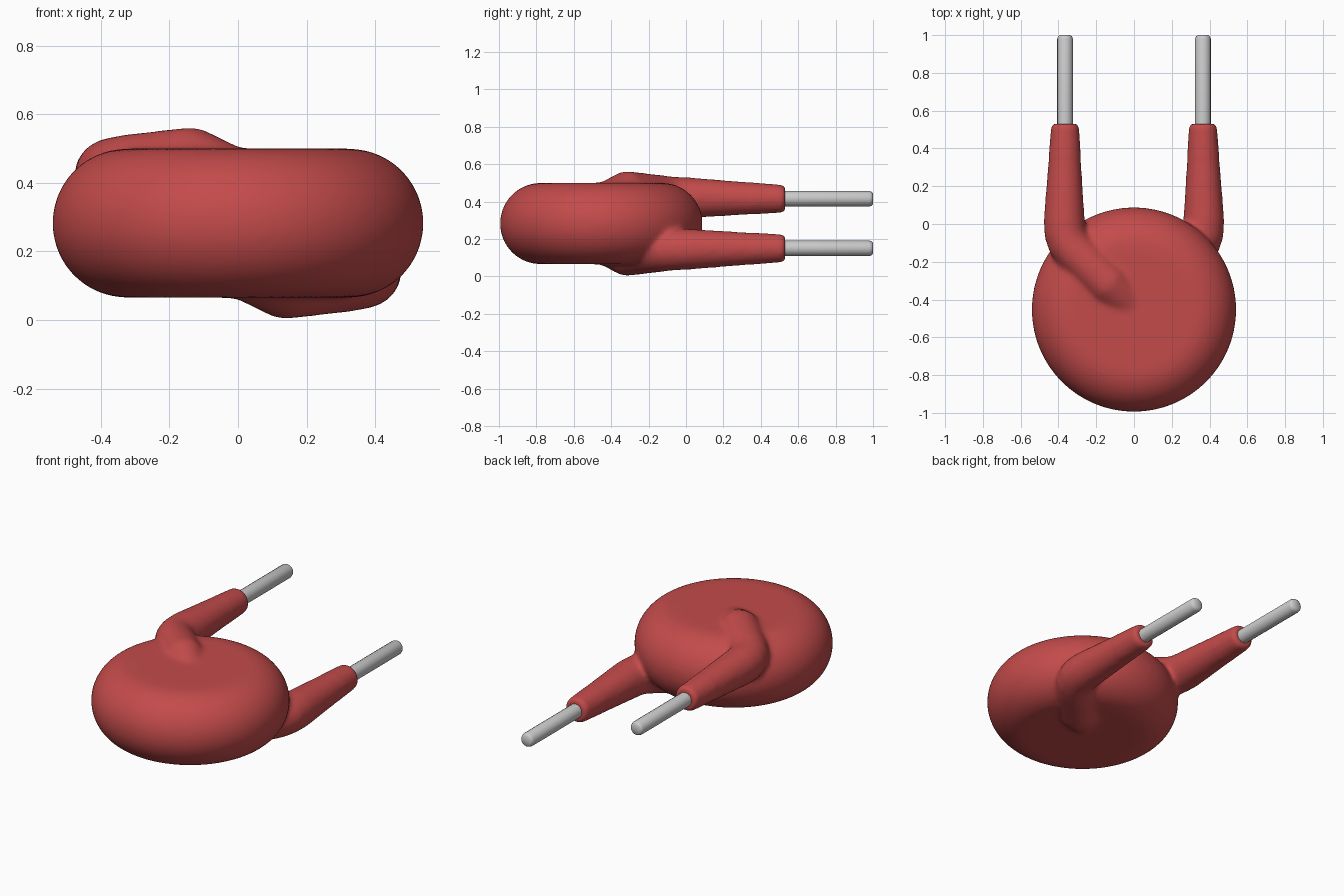
import bpy, bmesh, math
from mathutils import Matrix

if "Cube" in bpy.data.objects:
    bpy.data.objects.remove(bpy.data.objects["Cube"])

MID_Z = 0.2825


def material(name, color):
    m = bpy.data.materials.new(name)
    m.diffuse_color = color
    m.use_nodes = True
    m.node_tree.nodes["Principled BSDF"].inputs["Base Color"].default_value = m.diffuse_color
    return m


def tube(name, points, side):
    """Round tube through (x, y, z, radius); side -1 gives the half-turned twin."""
    cu = bpy.data.curves.new(name, 'CURVE')
    cu.dimensions = '3D'
    cu.bevel_depth = 1.0
    cu.bevel_resolution = 6
    cu.use_fill_caps = True
    sp = cu.splines.new('POLY')
    sp.points.add(len(points) - 1)
    for p, (x, y, z, r) in zip(sp.points, points):
        p.co = (side * x, y, MID_Z + side * (z - MID_Z), 1)
        p.radius = r
    ob = bpy.data.objects.new(name, cu)
    bpy.context.collection.objects.link(ob)
    select([ob])
    bpy.ops.object.convert(target='MESH')
    ob = bpy.context.object
    # close the end caps onto the tube
    bm = bmesh.new()
    bm.from_mesh(ob.data)
    bmesh.ops.remove_doubles(bm, verts=bm.verts, dist=1e-5)
    bmesh.ops.recalc_face_normals(bm, faces=bm.faces)
    bm.to_mesh(ob.data)
    bm.free()
    return ob


def select(obs):
    bpy.ops.object.select_all(action='DESELECT')
    for o in obs:
        o.select_set(True)
    bpy.context.view_layer.objects.active = obs[0]


# Disc body: half profile spun around the vertical axis
bm = bmesh.new()
prof = [(0, 0.2175)]
for i in range(17):
    a = math.pi / 2 - math.pi * i / 16
    prof.append((0.325 + 0.217 * math.cos(a), 0.2175 * math.sin(a)))
prof.append((0, -0.2175))
vs = [bm.verts.new((r, 0, z)) for r, z in prof]
es = [bm.edges.new(e) for e in zip(vs, vs[1:])]
bmesh.ops.spin(bm, geom=vs + es, cent=(0, 0, 0), axis=(0, 0, 1),
               angle=2 * math.pi, steps=96)
bmesh.ops.remove_doubles(bm, verts=bm.verts, dist=1e-5)
bmesh.ops.recalc_face_normals(bm, faces=bm.faces)
bm.transform(Matrix.Translation((0, -0.453, MID_Z)))
me = bpy.data.meshes.new("coated_body")
bm.to_mesh(me)
bm.free()
body = bpy.data.objects.new("coated_body", me)
bpy.context.collection.objects.link(body)

# Tapered sleeves that bend onto the disc faces
SLEEVE = [(-0.365, 0.53, 0.415, 0.060), (-0.365, 0.524, 0.415, 0.070),
          (-0.365, 0.51, 0.415, 0.075), (-0.37, 0.02, 0.42, 0.110),
          (-0.365, -0.05, 0.421, 0.112), (-0.345, -0.105, 0.425, 0.113),
          (-0.31, -0.15, 0.431, 0.113), (-0.14, -0.315, 0.453, 0.113),
          (-0.005, -0.44, 0.385, 0.112)]
sleeves = [tube("sleeve", SLEEVE, s) for s in (1, -1)]

# Fuse disc and sleeves into one skin
select([body] + sleeves)
bpy.ops.object.join()
body = bpy.context.object
rm = body.modifiers.new("fuse", 'REMESH')
rm.mode = 'VOXEL'
rm.voxel_size = 0.012
bpy.ops.object.modifier_apply(modifier=rm.name)

# Light overall smoothing, stronger where the sleeves blend in
blend = body.vertex_groups.new(name="blend")
blend.add([v.index for v in body.data.vertices if v.co.y < 0.35], 1.0, 'REPLACE')
for name, n, group in (("even", 4, ""), ("fillet", 18, "blend")):
    sm = body.modifiers.new(name, 'SMOOTH')
    sm.factor = 0.5
    sm.iterations = n
    sm.vertex_group = group
    bpy.ops.object.modifier_apply(modifier=sm.name)
bpy.ops.object.shade_smooth()
body.data.materials.clear()
body.data.materials.append(material("red_coating", (0.55, 0.07, 0.07, 1)))

# Bare wire leads with rounded tips
LEAD = [(-0.365, 0.45, 0.415, 0.042), (-0.365, 0.98, 0.415, 0.042),
        (-0.365, 0.993, 0.415, 0.037), (-0.365, 1.0, 0.415, 0.028)]
for name, s in (("left_lead", 1), ("right_lead", -1)):
    lead = tube(name, LEAD, s)
    select([lead])
    bpy.ops.object.shade_smooth_by_angle(angle=math.radians(50))
